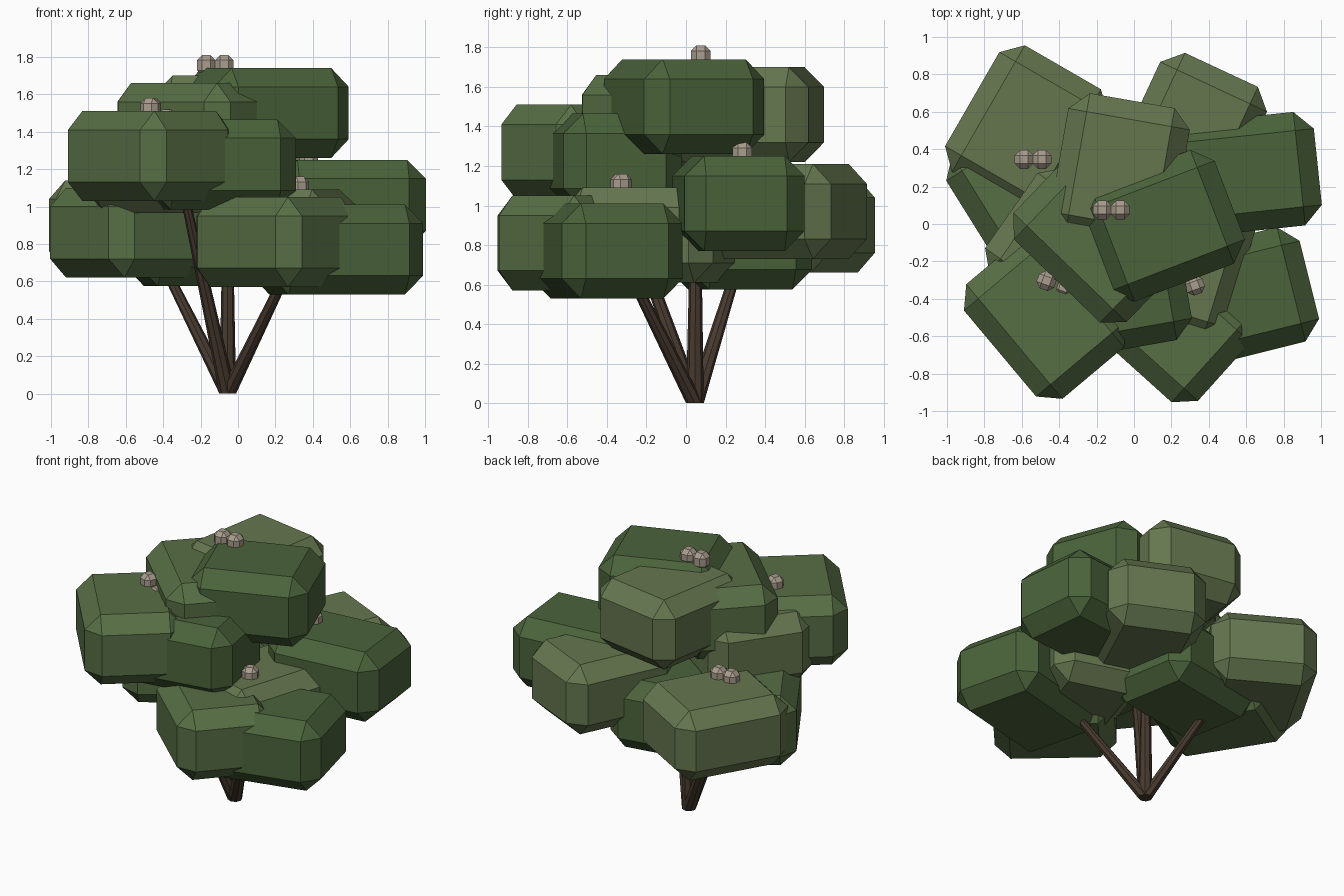
import bpy, bmesh, math
from mathutils import Vector, Matrix

if "Cube" in bpy.data.objects:
    bpy.data.objects.remove(bpy.data.objects["Cube"])


def material(name, rgb):
    m = bpy.data.materials.new(name)
    m.diffuse_color = (*rgb, 1)
    m.use_nodes = True
    m.node_tree.nodes["Principled BSDF"].inputs["Base Color"].default_value = m.diffuse_color
    return m


DARK = material("dark_green", (0.069, 0.125, 0.043))
MID = material("mid_green", (0.097, 0.158, 0.060))
OLIVE = material("olive_green", (0.130, 0.182, 0.078))
BARK = material("bark", (0.065, 0.043, 0.029))
TAN = material("tan", (0.40, 0.34, 0.27))


def finish(name, bm, mat):
    mesh = bpy.data.meshes.new(name)
    bm.to_mesh(mesh)
    bm.free()
    mesh.materials.append(mat)
    obj = bpy.data.objects.new(name, mesh)
    bpy.context.collection.objects.link(obj)
    return obj


def chamfered_box(name, x, y, z0, size, angle, bevel, mat):
    """Flat-chamfered box turned about z, standing on z0."""
    bm = bmesh.new()
    bmesh.ops.create_cube(bm, size=1)
    bmesh.ops.scale(bm, vec=size, verts=bm.verts)
    bmesh.ops.bevel(bm, geom=bm.edges[:], offset=bevel, segments=1,
                    affect='EDGES', profile=0.5)
    mat4 = (Matrix.Translation((x, y, z0 + size[2] / 2))
            @ Matrix.Rotation(math.radians(angle), 4, 'Z'))
    bmesh.ops.transform(bm, matrix=mat4, verts=bm.verts)
    return finish(name, bm, mat)


def branch(name, start, end, r0, r1, mat):
    """Tapered branch whose ends stay horizontal."""
    bm = bmesh.new()
    bmesh.ops.create_cone(bm, cap_ends=True, segments=8, radius1=r0,
                          radius2=r1, depth=1)
    a, b = Vector(start), Vector(end)
    for v in bm.verts:
        p = a if v.co.z < 0 else b
        v.co = Vector((p.x + v.co.x, p.y + v.co.y, p.z))
    return finish(name, bm, mat)


# Leaf clumps: x, y, bottom z, length, width, angle, colour
clumps = [
    (0.152, -0.01, 1.26, 0.77, 0.65, 21, DARK),     # crown
    (0.59, 0.265, 0.77, 0.79, 0.61, 6, DARK),       # right back
    (0.53, -0.40, 0.53, 0.84, 0.63, 14, DARK),      # right front
    (0.20, -0.535, 0.57, 0.76, 0.62, -42, MID),     # low front
    (0.28, -0.18, 0.61, 0.79, 0.62, 73, OLIVE),     # inner right
    (-0.575, 0.50, 0.66, 0.78, 0.67, 60, OLIVE),    # back left
    (0.305, 0.475, 0.73, 0.77, 0.63, 65, OLIVE),    # back right
    (-0.585, 0.145, 0.62, 0.79, 0.62, 122, MID),    # left
    (-0.075, 0.285, 1.22, 0.76, 0.66, 80, OLIVE),   # high back
    (-0.20, -0.085, 1.18, 0.84, 0.61, -44, MID),    # high left
    (-0.475, -0.49, 1.03, 0.80, 0.63, -50, MID),    # front left
    (-0.11, -0.37, 0.985, 0.78, 0.61, 10, DARK),    # inner front
    (-0.41, -0.10, 0.965, 0.69, 0.60, 55, OLIVE),   # inner left
    (-0.17, 0.275, 0.575, 0.80, 0.63, 10, DARK),    # inner low
]
for i, (x, y, z, l, w, a, mat) in enumerate(clumps):
    chamfered_box(f"leaf_clump_{i + 1}", x, y, z, (l, w, 0.48), a, 0.1, mat)

# Small buds resting in pairs on the clumps: x, y, bottom z, pair angle
buds = [(-0.122, 0.075, 1.70, 0), (-0.422, -0.32, 1.47, -20),
        (-0.54, 0.345, 1.10, 0), (0.28, -0.345, 1.05, 20),
        (0.33, 0.285, 1.21, 0)]
for i, (x, y, z, a) in enumerate(buds):
    for j, side in enumerate((-1, 1)):
        t = math.radians(a)
        drop = 0.06 if (i, j) in ((1, 1), (3, 0)) else 0
        chamfered_box(f"bud_{i + 1}_{j + 1}", x + side * 0.048 * math.cos(t),
                      y + side * 0.048 * math.sin(t), z - drop,
                      (0.1, 0.1, 0.11), a, 0.028, TAN)

# Branches spreading from a single foot
foot = (-0.055, 0.045, 0)
tips = [(-0.48, 0.31, 0.85), (-0.29, -0.34, 1.08), (-0.055, 0.05, 1.1),
        (0.36, -0.38, 0.85)]
for i, tip in enumerate(tips):
    branch(f"branch_{i + 1}", foot, tip, 0.045, 0.024, BARK)
